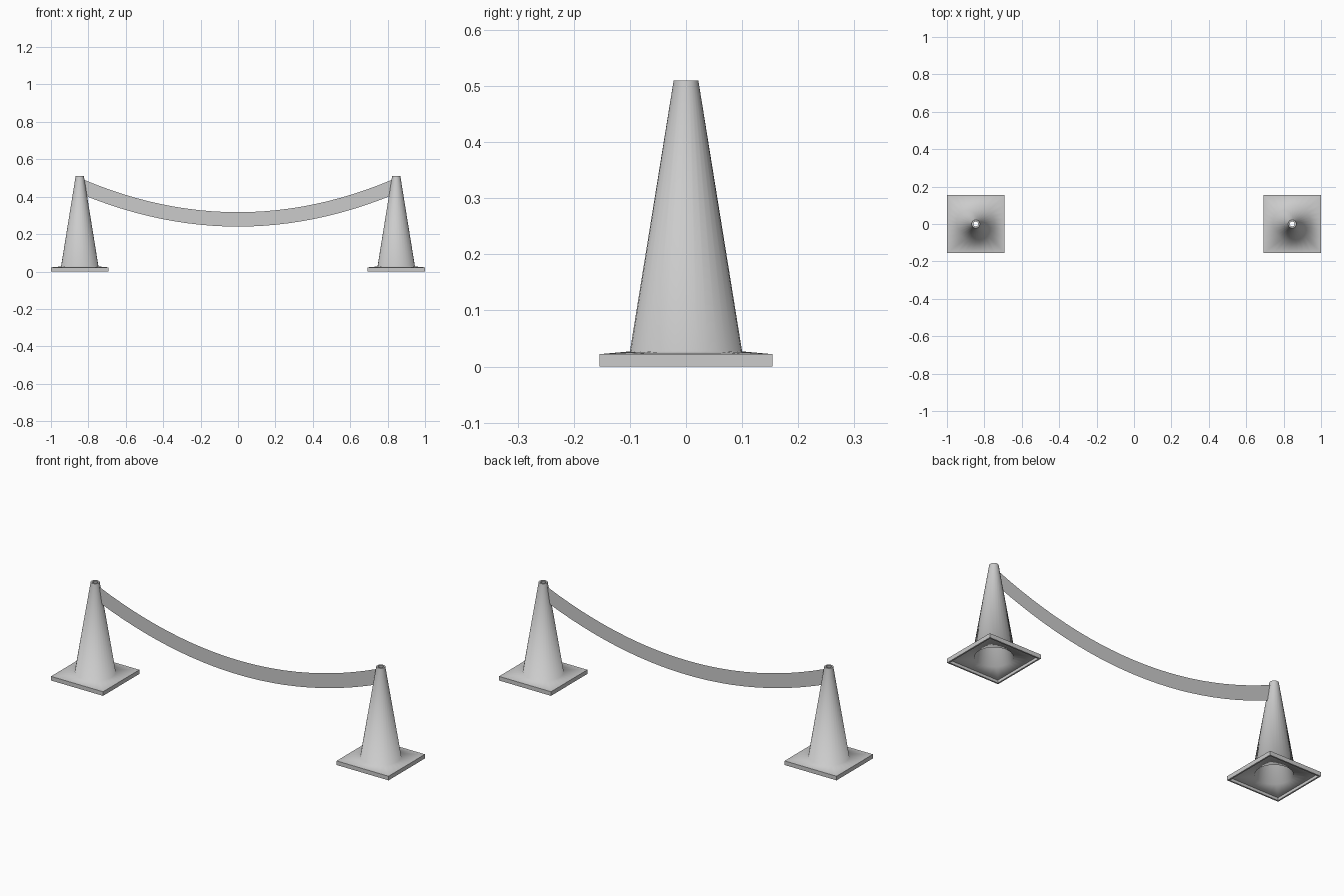
import bpy, bmesh
from math import cos, sin, tau

cube = bpy.data.objects.get("Cube")
if cube:
    bpy.data.objects.remove(cube, do_unlink=True)

SIDES = 32
HALF = 0.154            # half width of the square foot
CENTRE = 1 - HALF       # cone distance from the middle


def make_material(name, colour):
    mat = bpy.data.materials.new(name)
    mat.use_nodes = True
    mat.diffuse_color = colour
    mat.node_tree.nodes["Principled BSDF"].inputs["Base Color"].default_value = colour
    return mat


def make_object(name, bm, mat):
    mesh = bpy.data.meshes.new(name)
    bm.to_mesh(mesh)
    bm.free()
    mesh.materials.append(mat)
    obj = bpy.data.objects.new(name, mesh)
    bpy.context.collection.objects.link(obj)
    return obj


def ring(bm, size, z, square):
    verts = []
    for i in range(SIDES):
        c, s = cos(tau * i / SIDES), sin(tau * i / SIDES)
        r = size / max(abs(c), abs(s)) if square else size
        verts.append(bm.verts.new((r * c, r * s, z)))
    return verts


def make_cone(name, x, mat):
    # Closed thin shell: outside going up, then inside going down
    # (size, height, square outline, sharp edge)
    profile = [
        (HALF, 0, True, True),
        (HALF, 0.022, True, True),
        (0.1, 0.027, False, False),
        (0.022, 0.51, False, True),
        (0.013, 0.51, False, True),
        (0.09, 0.02, False, False),
        (HALF - 0.008, 0.015, True, True),
        (HALF - 0.008, 0, True, True),
    ]
    bm = bmesh.new()
    rings = [ring(bm, *p[:3]) for p in profile]
    for k, low in enumerate(rings):
        high = rings[(k + 1) % len(rings)]
        for i in range(SIDES):
            j = (i + 1) % SIDES
            bm.faces.new((low[i], low[j], high[j], high[i])).smooth = True
    # Crisp rims and crisp foot corners, soft blend where cone meets foot
    for p, loop in zip(profile, rings):
        for i in range(SIDES):
            if p[3]:
                bm.edges.get((loop[i], loop[(i + 1) % SIDES])).smooth = False
    for a, b in ((0, 1), (6, 7)):
        for i in range(SIDES // 8, SIDES, SIDES // 4):
            bm.edges.get((rings[a][i], rings[b][i])).smooth = False
    bmesh.ops.recalc_face_normals(bm, faces=bm.faces)
    make_object(name, bm, mat).location.x = x


def make_band(mat):
    # Flat sagging strip, hung between the cones
    bm = bmesh.new()
    steps, reach = 24, 0.822
    pairs = []
    for i in range(steps + 1):
        t = 2 * i / steps - 1
        low = 0.24 + 0.167 * t * t
        high = 0.317 + 0.173 * t * t
        pairs.append([bm.verts.new((reach * t, 0, z)) for z in (low, high)])
    for a, b in zip(pairs, pairs[1:]):
        bm.faces.new((a[0], b[0], b[1], a[1]))
    make_object("hanging_band", bm, mat)


grey = make_material("light grey", (0.6, 0.6, 0.6, 1))
make_cone("left_cone", CENTRE, grey)
make_cone("right_cone", -CENTRE, grey)
make_band(grey)
